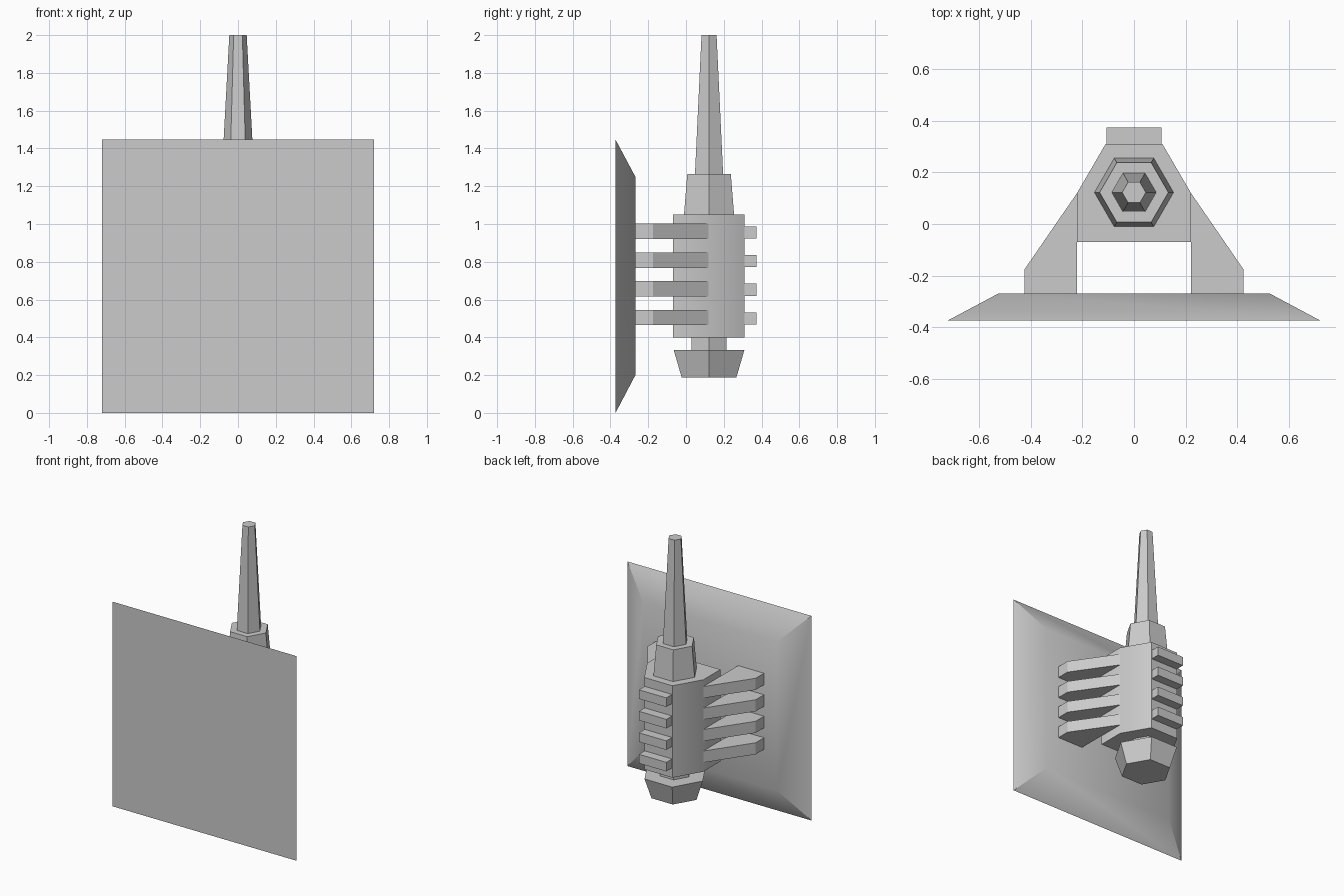
import bpy, bmesh, math

cube = bpy.data.objects.get("Cube")
if cube:
    bpy.data.objects.remove(cube, do_unlink=True)

grey = bpy.data.materials.new("plain grey")
grey.use_nodes = True
grey.diffuse_color = (0.6, 0.6, 0.6, 1)
grey.node_tree.nodes["Principled BSDF"].inputs["Base Color"].default_value = (0.6, 0.6, 0.6, 1)

AXIS_Y = 0.122  # depth of the emitter's vertical axis
parts = []


def loft(name, rings):
    """Closed solid through rings that share a vertex count."""
    bm = bmesh.new()
    loops = [[bm.verts.new(p) for p in ring] for ring in rings]
    bm.faces.new(loops[0])
    bm.faces.new(loops[-1])
    for a, b in zip(loops, loops[1:]):
        for i in range(len(a)):
            j = (i + 1) % len(a)
            bm.faces.new((a[i], a[j], b[j], b[i]))
    bmesh.ops.recalc_face_normals(bm, faces=bm.faces)
    mesh = bpy.data.meshes.new(name)
    bm.to_mesh(mesh)
    bm.free()
    mesh.materials.append(grey)
    obj = bpy.data.objects.new(name, mesh)
    bpy.context.collection.objects.link(obj)
    parts.append(obj)


def slab(name, outline, low, high):
    loft(name, [[(x, y, z) for x, y in outline] for z in (low, high)])


def hex_ring(radius, z):
    return [(radius * math.cos(i * math.pi / 3),
             AXIS_Y + radius * math.sin(i * math.pi / 3), z) for i in range(6)]


def hex_taper(name, z0, r0, z1, r1):
    loft(name, [hex_ring(r0, z0), hex_ring(r1, z1)])


def plate_ring(half, y, low, high):
    return [(-half, y, low), (half, y, low), (half, y, high), (-half, y, high)]


# Square plate with bevelled back
loft("front_plate", [plate_ring(0.72, -0.373, 0, 1.447),
                     plate_ring(0.523, -0.268, 0.2, 1.25)])

# Main housing: square front, chamfered back
slab("housing", [(-0.22, -0.07), (0.22, -0.07), (0.22, 0.12),
                 (0.11, 0.309), (-0.11, 0.309), (-0.22, 0.12)], 0.4, 1.05)

# Stacked hexagonal pieces along the axis
hex_taper("end_nut", 0.187, 0.167, 0.333, 0.216)
hex_taper("neck", 0.333, 0.107, 0.4, 0.107)
hex_taper("collar", 1.05, 0.153, 1.265, 0.133)
hex_taper("spire", 1.265, 0.086, 2, 0.046)

# Four levels of side brackets and rear fins
for level in range(4):
    z = 0.505 + level * 0.152
    for side, s in (("left", 1), ("right", -1)):
        slab(f"{side}_bracket_{level + 1}",
             [(0.22 * s, -0.268), (0.423 * s, -0.268),
              (0.423 * s, -0.175), (0.22 * s, 0.12)], z - 0.041, z + 0.041)
    zr = z - 0.005
    slab(f"rear_fin_{level + 1}", [(-0.107, 0.3), (0.107, 0.3),
                                   (0.107, 0.373), (-0.107, 0.373)],
         zr - 0.032, zr + 0.032)

# Shallow angles shade smooth, the rest stay sharp
bpy.ops.object.select_all(action='DESELECT')
for obj in parts:
    obj.select_set(True)
bpy.context.view_layer.objects.active = parts[0]
bpy.ops.object.shade_smooth_by_angle(angle=math.radians(32))
